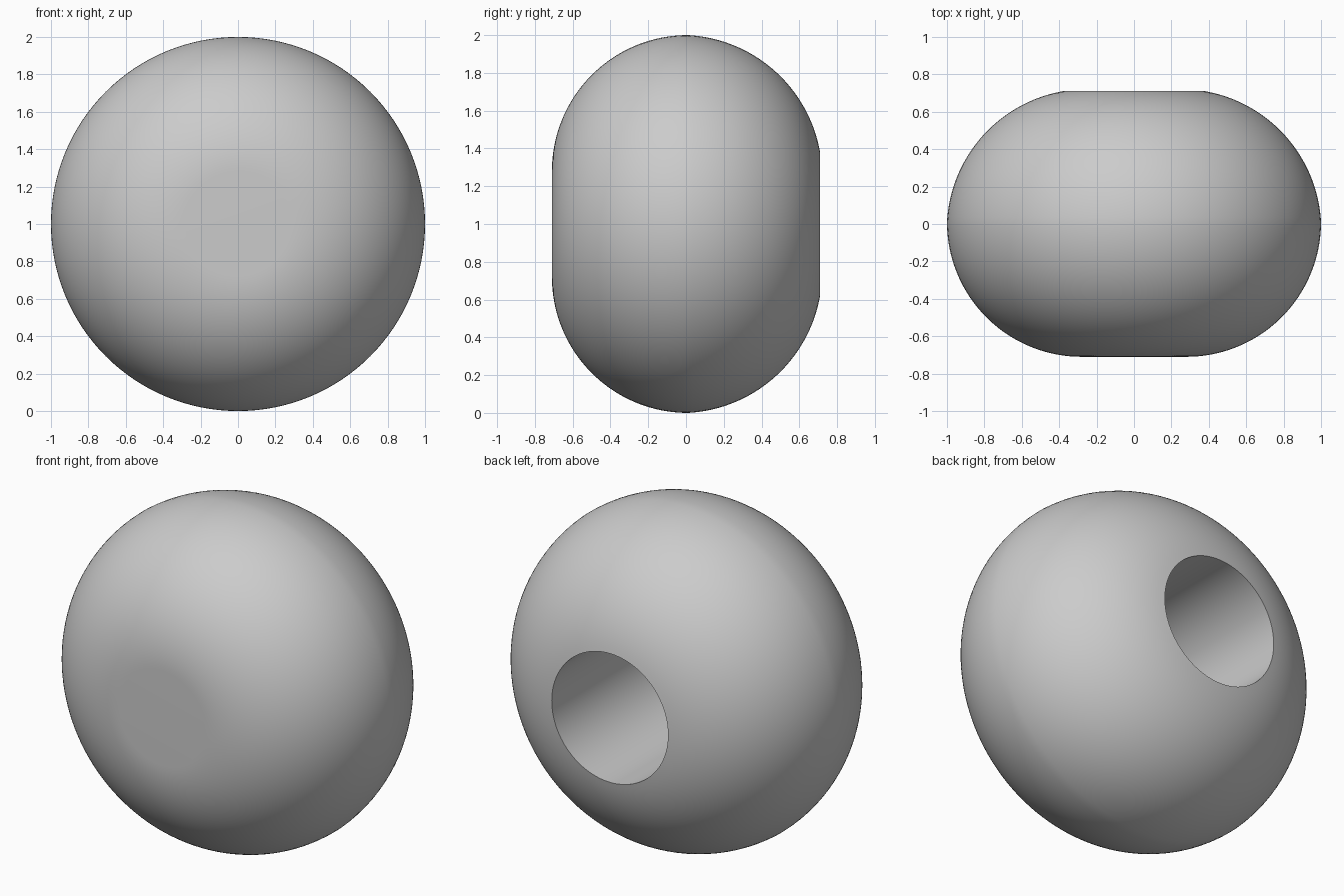
import bpy, bmesh
from math import sin, cos, pi, atan2, hypot
from mathutils import Vector

cube = bpy.data.objects.get("Cube")
if cube:
    bpy.data.objects.remove(cube, do_unlink=True)

HALF = 0.71          # half depth along y
SEAM = 0.01          # widest ring
BORE = 0.38          # hole radius
FLOOR = -0.45        # hole bottom
STEPS = 40


def arc(center, start, end, steps=STEPS):
    """Points (y, radius) on a circle, running between two given points."""
    cy, cr = center
    size = hypot(start[0] - cy, start[1] - cr)
    a0 = atan2(start[1] - cr, start[0] - cy)
    a1 = atan2(end[1] - cr, end[0] - cy)
    angles = [a0 + (a1 - a0) * i / steps for i in range(steps + 1)]
    return [(cy + size * cos(a), cr + size * sin(a)) for a in angles]


# Profile: flat front disc, front arc, back arc, bore wall, bore floor
profile = [(-HALF, 0)]
profile += arc((SEAM, 0.28), (-HALF, 0.28), (SEAM, 1))
profile += arc((-0.03, 0.25), (SEAM, 1), (HALF, BORE))[1:-1]
profile += [(HALF, BORE), (FLOOR, BORE), (FLOOR, 0)]

# Revolve the profile round the y axis
bm = bmesh.new()
verts = [bm.verts.new((0, y, r)) for y, r in profile]
edges = [bm.edges.new(pair) for pair in zip(verts, verts[1:])]
bmesh.ops.spin(bm, geom=verts + edges, cent=Vector(), axis=(0, 1, 0),
               angle=2 * pi, steps=128)
bmesh.ops.remove_doubles(bm, verts=bm.verts, dist=0.0001)
bmesh.ops.recalc_face_normals(bm, faces=bm.faces)

mesh = bpy.data.meshes.new("knob_body")
bm.to_mesh(mesh)
bm.free()
knob = bpy.data.objects.new("knob_body", mesh)
knob.location.z = 1
bpy.context.collection.objects.link(knob)

# Plain grey material
grey = bpy.data.materials.new("plain_grey")
grey.use_nodes = True
colour = (0.6, 0.6, 0.6, 1)
grey.diffuse_color = colour
grey.node_tree.nodes["Principled BSDF"].inputs["Base Color"].default_value = colour
mesh.materials.append(grey)

# Smooth body with a crisp rim on the bore
bpy.ops.object.select_all(action="DESELECT")
knob.select_set(True)
bpy.context.view_layer.objects.active = knob
bpy.ops.object.shade_smooth_by_angle(angle=pi / 6)
